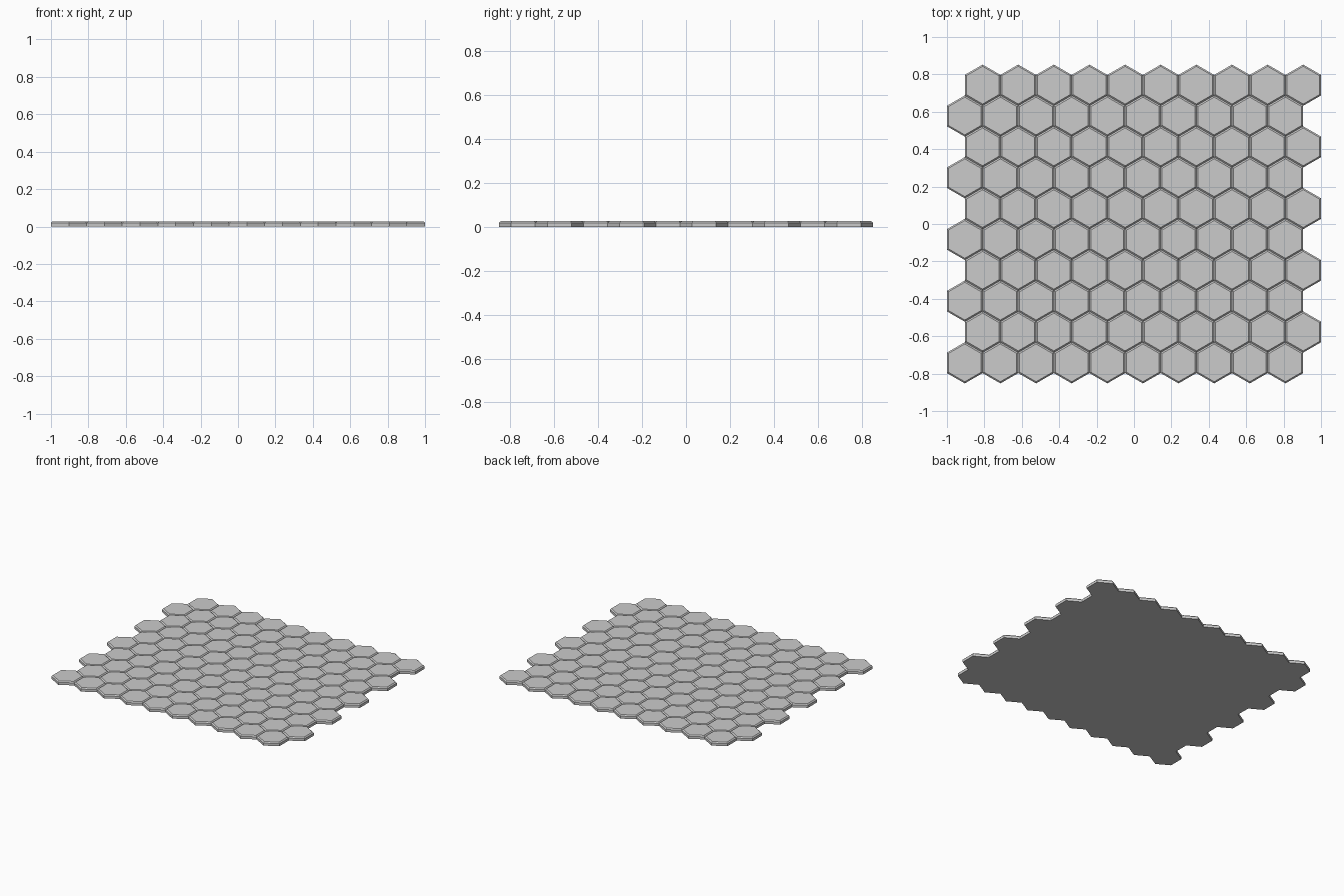
import bpy, bmesh
from math import sin, cos, pi, sqrt

if "Cube" in bpy.data.objects:
    bpy.data.objects.remove(bpy.data.objects["Cube"])

COLS, ROWS = 10, 10
W = 2.0 / (COLS + 0.5)      # flat-to-flat width of one tile
R = W / sqrt(3)             # corner radius
H, BEVEL = 0.027, 0.008     # tile height and top chamfer


def ring(bm, cx, cy, r, z):
    return [bm.verts.new((cx + r * sin(i * pi / 3), cy - r * cos(i * pi / 3), z))
            for i in range(6)]


def add_tile(bm, cx, cy):
    # hexagonal prism with a chamfered top rim
    inner = R - BEVEL * 2 / sqrt(3)
    rings = [ring(bm, cx, cy, R, 0), ring(bm, cx, cy, R, H - BEVEL),
             ring(bm, cx, cy, inner, H)]
    bm.faces.new(rings[0][::-1])
    bm.faces.new(rings[-1])
    for a, b in zip(rings, rings[1:]):
        for i in range(6):
            j = (i + 1) % 6
            bm.faces.new((a[i], a[j], b[j], b[i]))


# one object per row of tiles, every other row shifted half a tile
for row in range(ROWS):
    bm = bmesh.new()
    y = (row - (ROWS - 1) / 2) * 1.5 * R
    for col in range(COLS):
        add_tile(bm, -1 + W / 2 + col * W + (row % 2) * W / 2, y)
    mesh = bpy.data.meshes.new(f"tile_row_{row + 1}")
    bm.to_mesh(mesh)
    bm.free()
    bpy.context.collection.objects.link(
        bpy.data.objects.new(f"tile_row_{row + 1}", mesh))
